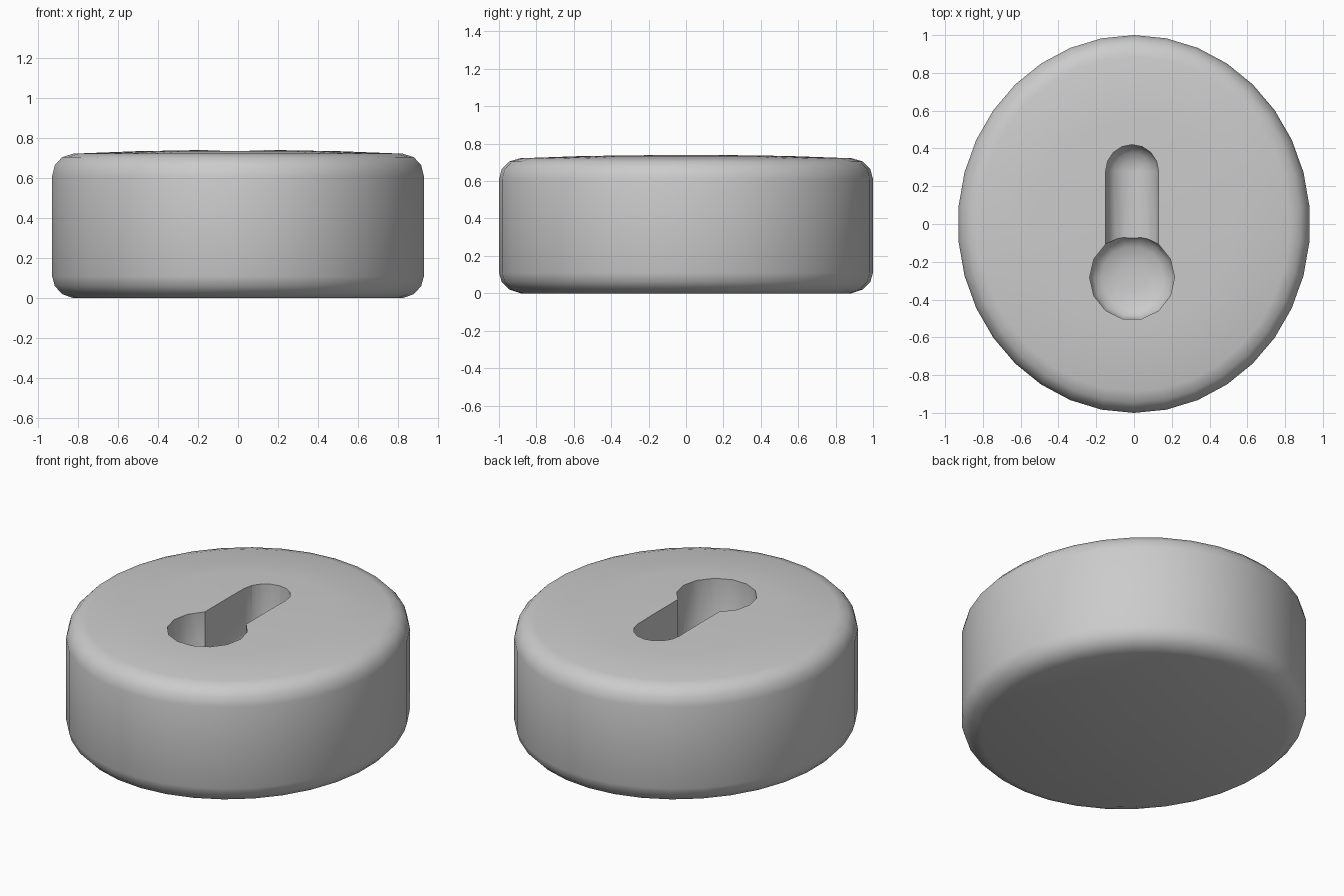
import bpy, bmesh
from math import sin, cos, pi, radians

if "Cube" in bpy.data.objects:
    bpy.data.objects.remove(bpy.data.objects["Cube"])


def hull_object(name, profile, centres, sides, sx=1.0, sy=1.0, phase=0.0):
    """Convex solid from (radius, z) rings placed at each centre."""
    bm = bmesh.new()
    for cx, cy in centres:
        for r, z in profile:
            for i in range(sides):
                a = phase + 2 * pi * i / sides
                bm.verts.new((cx + r * sx * cos(a), cy + r * sy * sin(a), z))
    res = bmesh.ops.convex_hull(bm, input=bm.verts[:])
    junk = {g for g in res["geom_interior"] + res["geom_unused"]
            if isinstance(g, bmesh.types.BMVert)}
    bmesh.ops.delete(bm, geom=list(junk), context='VERTS')
    bmesh.ops.recalc_face_normals(bm, faces=bm.faces[:])
    me = bpy.data.meshes.new(name)
    bm.to_mesh(me)
    bm.free()
    ob = bpy.data.objects.new(name, me)
    bpy.context.collection.objects.link(ob)
    return ob


# Slightly oval body with rounded rims and a gently domed top
body_profile = [(0.885, 0.0), (0.945, 0.02), (0.985, 0.06), (1.0, 0.11),
                (1.0, 0.61), (0.985, 0.665), (0.945, 0.705), (0.885, 0.722),
                (0.55, 0.734), (0.2, 0.74)]
body = hull_object("oval_body", body_profile, [(0, 0)], 34,
                   sx=0.933, phase=pi / 2)

# Keyhole cutters: round-bottomed slot and a deeper round pocket
w = 0.14
slot_profile = [(w, 1.0), (w, 0.46)] + [
    (w * cos(radians(t)), 0.46 - 0.1 * sin(radians(t))) for t in (22, 45, 67, 85)]
slot = hull_object("slot_cutter", slot_profile,
                   [(-0.01, 0.28), (-0.01, -0.2)], 16)
pocket_profile = [(0.225, 1.0), (0.225, 0.38), (0.205, 0.345),
                  (0.165, 0.32), (0.08, 0.305)]
pocket = hull_object("pocket_cutter", pocket_profile, [(-0.01, -0.283)], 14)

# Cut the keyhole
for cutter in (slot, pocket):
    mod = body.modifiers.new("cut_" + cutter.name, 'BOOLEAN')
    mod.operation = 'DIFFERENCE'
    mod.solver = 'EXACT'
    mod.object = cutter

bpy.context.view_layer.objects.active = body
body.select_set(True)
for mod in list(body.modifiers):
    bpy.ops.object.modifier_apply(modifier=mod.name)
for cutter in (slot, pocket):
    bpy.data.objects.remove(cutter, do_unlink=True)
bpy.ops.object.shade_smooth_by_angle(angle=radians(35))
